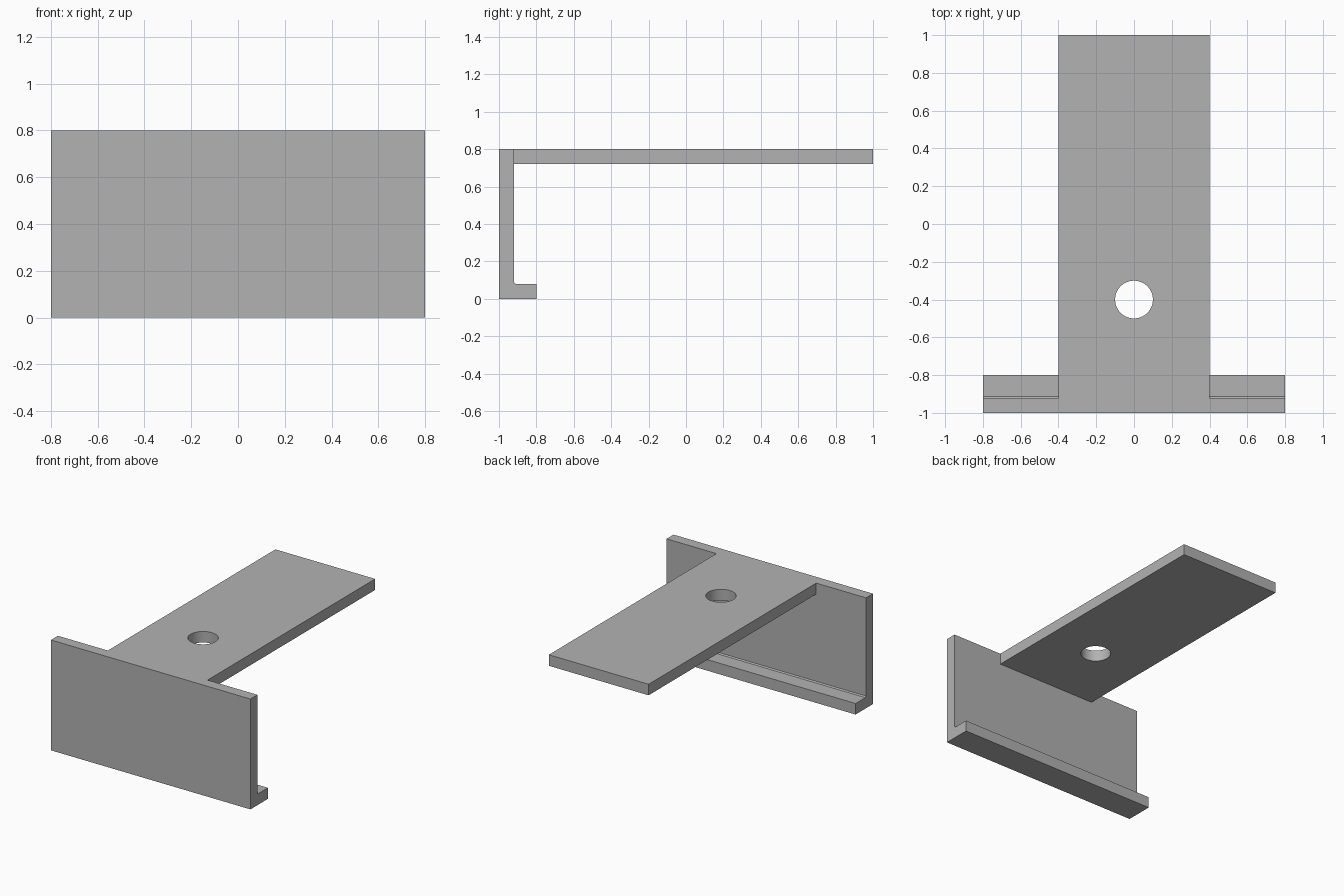
import bpy
import bmesh
from mathutils import Matrix, Vector

cube = bpy.data.objects.get("Cube")
if cube:
    bpy.data.objects.remove(cube, do_unlink=True)

T = 0.08      # sheet thickness
W = 0.8       # half width of the front plate
H = 0.8       # overall height

GREY = (0.448, 0.448, 0.448, 1)
grey = bpy.data.materials.new("plain grey")
grey.use_nodes = True
grey.diffuse_color = GREY
grey.node_tree.nodes["Principled BSDF"].inputs["Base Color"].default_value = GREY


def add_object(name, bm):
    bmesh.ops.recalc_face_normals(bm, faces=bm.faces)
    mesh = bpy.data.meshes.new(name)
    bm.to_mesh(mesh)
    bm.free()
    mesh.materials.append(grey)
    obj = bpy.data.objects.new(name, mesh)
    bpy.context.collection.objects.link(obj)
    return obj


def extrude_profile(name, points, half_width):
    """Extrude a (y, z) outline along x."""
    bm = bmesh.new()
    face = bm.faces.new([bm.verts.new((-half_width, y, z)) for y, z in points])
    side = bmesh.ops.extrude_face_region(bm, geom=[face])["geom"]
    verts = [v for v in side if isinstance(v, bmesh.types.BMVert)]
    bmesh.ops.translate(bm, verts=verts, vec=Vector((2 * half_width, 0, 0)))
    return add_object(name, bm)


# Upright front plate with a lip along its foot and a tiny inner chamfer
inner, c = -1 + T, 0.008
extrude_profile("front_plate_with_lip", [
    (-1, 0), (-0.8, 0), (-0.8, T), (inner + c, T),
    (inner, T + c), (inner, H), (-1, H)], W)

# Long horizontal arm reaching back from the top of the plate
arm = extrude_profile("top_arm", [
    (inner, H - T), (1, H - T), (1, H), (inner, H)], 0.4)

# Round hole through the arm
bm = bmesh.new()
bmesh.ops.create_cone(bm, cap_ends=True, segments=48, radius1=0.1, radius2=0.1,
                      depth=0.4, matrix=Matrix.Translation((0, -0.4, H - T / 2)))
cutter = add_object("hole_cutter", bm)
cutter.hide_render = True

hole = arm.modifiers.new("hole", 'BOOLEAN')
hole.operation = 'DIFFERENCE'
hole.solver = 'EXACT'
hole.object = cutter
bpy.ops.object.select_all(action='DESELECT')
bpy.context.view_layer.objects.active = arm
arm.select_set(True)
bpy.ops.object.modifier_apply(modifier=hole.name)
bpy.data.objects.remove(cutter, do_unlink=True)

# Smooth hole wall, sharp everywhere else
bpy.ops.object.shade_smooth_by_angle()
